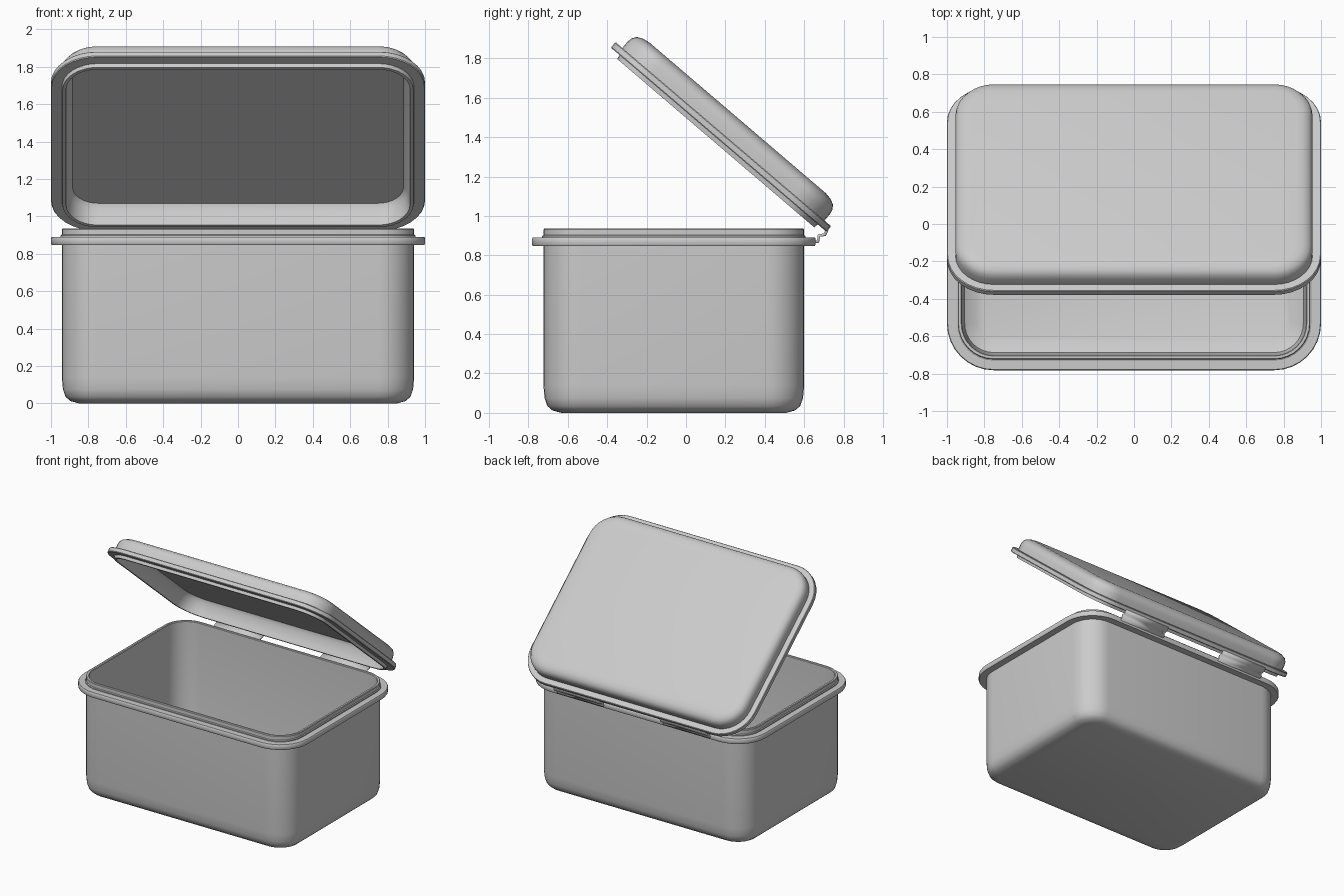
import bpy, bmesh, math
from mathutils import Vector

if "Cube" in bpy.data.objects:
    bpy.data.objects.remove(bpy.data.objects["Cube"])

grey = bpy.data.materials.new("light_grey")
grey.use_nodes = True
COLOR = (0.6, 0.6, 0.6, 1)
grey.diffuse_color = COLOR
grey.node_tree.nodes["Principled BSDF"].inputs["Base Color"].default_value = COLOR

HX, HY, R, SEG = 1.0, 0.72, 0.25, 8   # outline of the widest flange


def finish(name, bm):
    bmesh.ops.recalc_face_normals(bm, faces=bm.faces)
    mesh = bpy.data.meshes.new(name)
    bm.to_mesh(mesh)
    bm.free()
    mesh.materials.append(grey)
    ob = bpy.data.objects.new(name, mesh)
    bpy.context.collection.objects.link(ob)
    bpy.ops.object.select_all(action='DESELECT')
    ob.select_set(True)
    bpy.context.view_layer.objects.active = ob
    bpy.ops.object.shade_smooth_by_angle(angle=math.radians(35))
    return ob


def rounded_rect(inset, z):
    """Outline shrunk by inset, at height z."""
    r = R - inset
    pts = []
    for q, (sx, sy) in enumerate([(1, 1), (-1, 1), (-1, -1), (1, -1)]):
        for i in range(SEG + 1):
            a = math.pi / 2 * (q + i / SEG)
            pts.append(Vector((sx * (HX - R) + r * math.cos(a),
                               sy * (HY - R) + r * math.sin(a), z)))
    return pts


def loft(name, profile):
    """Sweep an (inset, z) profile around the rounded outline, capping both ends."""
    bm = bmesh.new()
    rings = [[bm.verts.new(p) for p in rounded_rect(d, z)] for d, z in profile]
    n = len(rings[0])
    for a, b in zip(rings, rings[1:]):
        for i in range(n):
            j = (i + 1) % n
            bm.faces.new((a[i], a[j], b[j], b[i]))
    bm.faces.new(rings[0])
    bm.faces.new(rings[-1])
    return finish(name, bm)


# Container: underside, outer wall, flange, upright lip, inner wall, floor
box = loft("container", [
    (0.15, 0.0), (0.105, 0.012), (0.078, 0.035), (0.064, 0.075), (0.058, 0.14),
    (0.058, 0.848), (0.004, 0.848), (0.0, 0.854), (0.0, 0.884), (0.004, 0.89),
    (0.052, 0.89), (0.052, 0.898), (0.058, 0.902), (0.058, 0.93), (0.062, 0.935),
    (0.076, 0.935), (0.08, 0.93), (0.084, 0.14), (0.095, 0.07), (0.16, 0.03)])
box.location = (0, -0.062, 0)

# Lid: top panel, rounded edge, flange, sealing lip, recessed inside panel
lid = loft("lid", [
    (0.13, 0.002), (0.095, -0.004), (0.065, -0.018), (0.05, -0.04), (0.045, -0.065),
    (0.045, -0.108), (0.004, -0.108), (0.0, -0.113), (0.0, -0.14), (0.004, -0.145),
    (0.058, -0.145), (0.062, -0.168), (0.08, -0.168), (0.084, -0.14),
    (0.094, -0.07), (0.115, -0.045)])
lid.rotation_euler = (math.radians(-40.5), 0, 0)
lid.location = (0, 0.26, 1.497)

# Hinges: two thin folded straps joining the flanges at the back
HINGE = [(0.62, 0.87), (0.67, 0.87), (0.675, 0.90), (0.705, 0.905),
         (0.715, 0.925), (0.705, 0.96)]
for side, label in ((1, "left"), (-1, "right")):
    bm = bmesh.new()
    strip = [[bm.verts.new((side * x, y, z)) for x in (0.27, 0.68)] for y, z in HINGE]
    for a, b in zip(strip, strip[1:]):
        bm.faces.new((a[0], a[1], b[1], b[0]))
    hinge = finish(label + "_hinge", bm)
    mod = hinge.modifiers.new("thickness", 'SOLIDIFY')
    mod.thickness = 0.016
    mod.offset = 0
